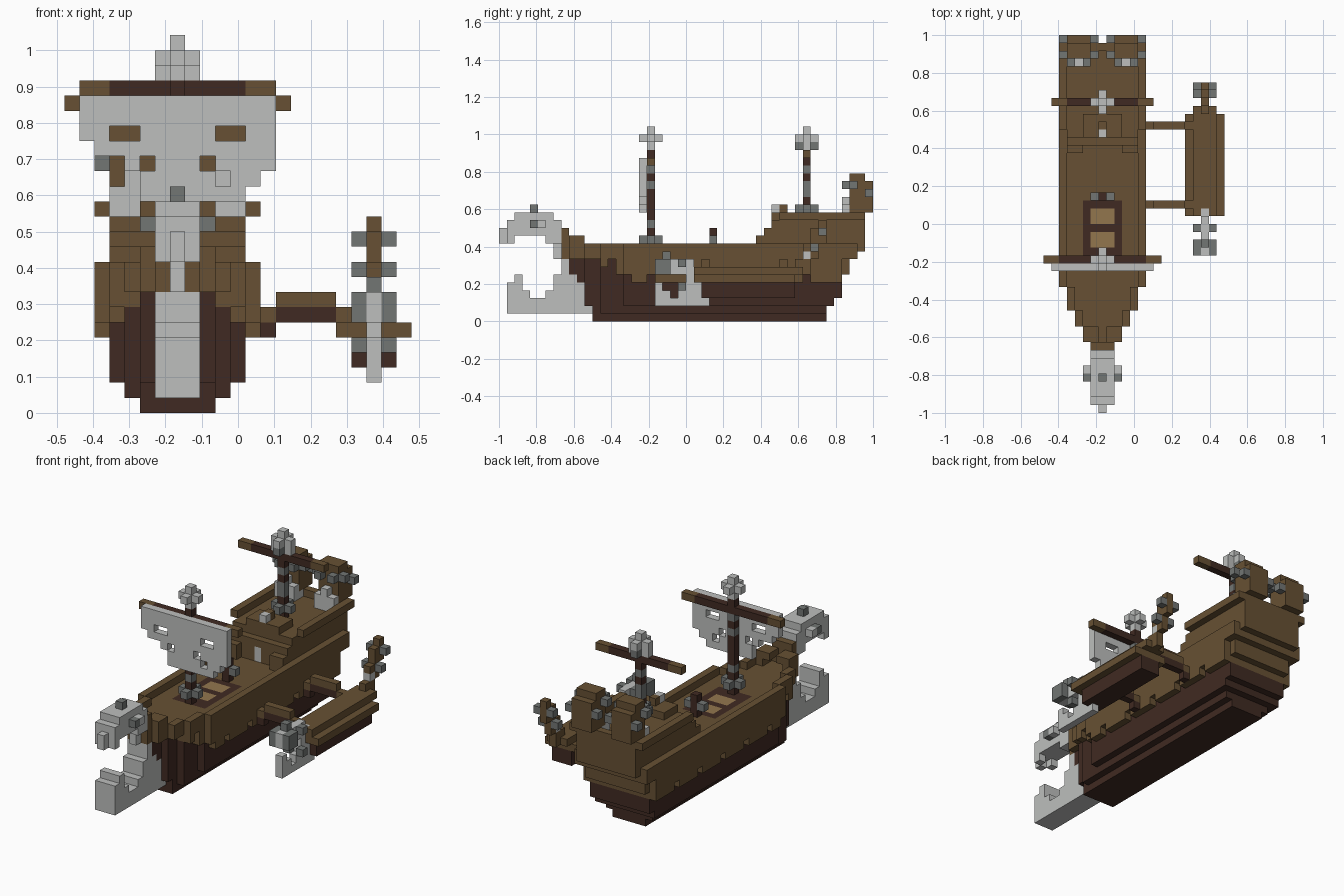
import bpy
import bmesh

if "Cube" in bpy.data.objects:
    bpy.data.objects.remove(bpy.data.objects["Cube"], do_unlink=True)

UNIT = 1 / 24       # edge of one block
SHIFT = -4.5        # the main hull sits right of centre, the outrigger left
WOOD, DARK, BONE, GREY, TAN = range(5)


def make_material(name, red, green, blue):
    mat = bpy.data.materials.new(name)
    mat.use_nodes = True
    color = (red, green, blue, 1)
    mat.diffuse_color = color
    mat.node_tree.nodes["Principled BSDF"].inputs["Base Color"].default_value = color
    return mat


MATERIALS = [
    make_material("brown wood", .135, .081, .033),
    make_material("dark wood", .051, .023, .016),
    make_material("bone", .51, .52, .51),
    make_material("grey stone", .17, .18, .174),
    make_material("tan hatch", .29, .18, .076),
]


def span(value):
    """Inclusive cell range from a pair or a single index."""
    low, high = value if isinstance(value, tuple) else (value, value)
    return range(low, high + 1)


class Part:
    """A part made of cubic cells; only outer faces are built."""

    def __init__(self, name):
        self.name, self.cells = name, {}

    def box(self, color, x, y, z, mirror=False, about=0):
        for i in span(x):
            for j in span(y):
                for k in span(z):
                    self.cells[i, j, k] = color
                    if mirror:
                        self.cells[2 * about - i, j, k] = color

    def cut(self, x, y, z):
        for i in span(x):
            for j in span(y):
                for k in span(z):
                    self.cells.pop((i, j, k), None)

    def build(self):
        bm = bmesh.new()
        corners = {}

        def corner(point):
            if point not in corners:
                x, y, z = point
                corners[point] = bm.verts.new(((x + SHIFT) * UNIT, y * UNIT, z * UNIT))
            return corners[point]

        for cell, color in self.cells.items():
            for axis in range(3):
                for side in (0, 1):
                    beside = list(cell)
                    beside[axis] += 2 * side - 1
                    if tuple(beside) in self.cells:
                        continue
                    loop = []
                    for a, b in ((0, 0), (1, 0), (1, 1), (0, 1)):
                        point = list(cell)
                        point[axis] += side
                        point[(axis + 1) % 3] += a
                        point[(axis + 2) % 3] += b
                        loop.append(corner(tuple(point)))
                    face = bm.faces.new(loop if side else loop[::-1])
                    face.material_index = color
        mesh = bpy.data.meshes.new(self.name)
        bm.to_mesh(mesh)
        bm.free()
        for mat in MATERIALS:
            mesh.materials.append(mat)
        bpy.context.collection.objects.link(bpy.data.objects.new(self.name, mesh))


def half_width(y):
    """Half width of the deck, tapering in steps to the bow."""
    return 5 - sum(y < step for step in (-8, -11, -13, -15))


# Hull: dark core, wider brown planking above with a ragged lower edge
bow = [-12, -12, -13, -13, -13, -14, -15, -15, -16, -16]
stern = [17, 17, 18, 19, 19, 19, 20, 20, 21, 21]
hull = Part("hull")
for z, (first, last) in enumerate(zip(bow, stern)):
    for y in span((first, last)):
        wide = half_width(y)
        core = min(z + 2, 4, max(wide - 1, 1))
        if z < 8:
            hull.box(DARK, x=(-core, core), y=y, z=z)
        ragged = 5 + (y % 5 == 0) + sum(y < s for s in (-7, -9, -11))
        if z >= min(ragged, 8):
            if y > 19 and z < 8:
                wide = 4
            hull.box(WOOD, x=(-wide, wide), y=y, z=z)
for y in span((-15, 10)):
    inner = half_width(y) - 1
    hull.cut(x=(-inner, inner), y=y, z=9)
hull.box(WOOD, x=(-1, 1), y=-16, z=(10, 11))
hull.box(WOOD, x=(1, 2), y=(-15, -14), z=10, mirror=True)
# Hatch in the deck
hull.box(DARK, x=(-2, 2), y=(-5, 2), z=8)
for y in (-3, 0):
    hull.box(TAN, x=(-1, 1), y=(y, y + 1), z=8)
hull.build()

# Raised stern deck with stepped sides, overhanging rail and door
castle = Part("stern_castle")
castle.box(WOOD, x=(-4, 4), y=(11, 22), z=(9, 12))
for step in range(3):
    castle.box(WOOD, x=(3, 4), y=9 + step, z=(9, 10 + step), mirror=True)
castle.box(WOOD, x=5, y=(12, 22), z=13, mirror=True)
castle.box(WOOD, x=(-4, 4), y=22, z=13)
castle.box(WOOD, x=(-2, 2), y=(11, 13), z=13)
castle.box(WOOD, x=(-2, 2), y=10, z=(9, 11))
castle.box(BONE, x=0, y=10, z=(9, 10))
castle.box(BONE, x=0, y=11, z=14)
castle.box(WOOD, x=0, y=12, z=14)
castle.build()

# Round stern lanterns with grey studs
lanterns = Part("stern_lanterns")
for x in (-3, 3):
    lanterns.box(BONE, x=(x - 1, x + 1), y=(20, 22), z=(13, 14))
    lanterns.box(WOOD, x=(x - 1, x + 1), y=(21, 23), z=(14, 17))
    lanterns.box(WOOD, x=(x - 1, x + 1), y=(21, 22), z=18)
    lanterns.box(GREY, x=x + 1, y=20, z=17, mirror=True, about=x)
    lanterns.box(BONE, x=x, y=20, z=15)
    lanterns.box(GREY, x=x + 2, y=21, z=17, mirror=True, about=x)
    lanterns.box(GREY, x=x + 2, y=23, z=16, mirror=True, about=x)
lanterns.build()


def mast(name, y, base, yard, reach):
    """Banded mast with a collar, crossed cap and yard."""
    part = Part(name)
    part.box(DARK, x=0, y=y, z=(base, 21))
    for z in (base + 1, base + 3, 17, 19):
        part.box(GREY, x=0, y=y, z=z)
    part.box(GREY, x=(-1, 1), y=y, z=base + 1)
    part.box(GREY, x=0, y=(y - 1, y + 1), z=base + 1)
    part.box(DARK, x=(-reach, reach), y=y, z=yard)
    part.box(WOOD, x=(reach - 1, reach), y=y, z=yard, mirror=True)
    part.box(BONE, x=0, y=y, z=(22, 24))
    part.box(BONE, x=(-1, 1), y=y, z=23)
    part.box(BONE, x=0, y=(y - 1, y + 1), z=23)
    if yard > 20:
        part.box(GREY, x=0, y=y - 1, z=22)
        part.box(GREY, x=0, y=y + 1, z=22)
        part.box(BONE, x=(-1, 1), y=y, z=22)
    part.build()


mast("front_mast", y=-5, base=9, yard=20, reach=7)
mast("rear_mast", y=15, base=13, yard=21, reach=6)

# Torn sail with eye holes
sail = Part("torn_sail")
rows = [(-2, 4), (-2, 5), (-3, 6), (-5, 6), (-6, 6), (-6, 6), (-6, 6)]
for row, edges in enumerate(rows):
    sail.box(BONE, x=edges, y=-6, z=14 + row)
for x in ((-4, -3), (3, 4)):
    sail.cut(x=x, y=-6, z=18)
for x in (-2, 2):
    sail.cut(x=x, y=-6, z=16)
sail.cut(x=3, y=-6, z=15)
sail.build()

post = Part("deck_post")
post.box(GREY, x=(-1, 1), y=3, z=10)
post.box(DARK, x=0, y=3, z=(9, 11))
post.build()

# Bone ram below the bow
ram = Part("bow_ram")
ram.box(BONE, x=(-1, 1), y=(-23, -13), z=(1, 2))
ram.box(BONE, x=(-1, 1), y=(-23, -22), z=(3, 4))
ram.box(BONE, x=(-1, 1), y=-22, z=5)
ram.box(BONE, x=(-1, 1), y=-21, z=3)
for y, top in ((-18, 3), (-17, 5), (-16, 7), (-15, 7), (-14, 4)):
    ram.box(BONE, x=(-1, 1), y=y, z=(1, top))
ram.build()

# Horned figurehead on a thin neck
head = Part("figurehead")
head.box(BONE, x=0, y=(-17, -16), z=(8, 11))
head.box(BONE, x=(-1, 1), y=(-18, -17), z=(10, 12))
head.box(BONE, x=(-1, 1), y=(-23, -18), z=(11, 12))
head.box(BONE, x=(-1, 1), y=(-22, -18), z=13)
head.box(BONE, x=0, y=-24, z=(10, 11))
head.box(BONE, x=1, y=-23, z=10, mirror=True)
head.box(GREY, x=2, y=-20, z=12, mirror=True)
head.box(BONE, x=2, y=-19, z=12, mirror=True)
head.box(GREY, x=0, y=-20, z=(13, 14))
head.build()

# Outrigger float with rails, bone prow and curled tail
rig = Part("outrigger")
MID = 13
rig.box(DARK, x=(12, 14), y=(2, 13), z=(3, 4))
rig.box(WOOD, x=(11, 15), y=(1, 13), z=5)
rig.box(WOOD, x=(12, 14), y=(1, 14), z=6)
rig.box(BONE, x=MID, y=(-4, 2), z=2)
rig.box(BONE, x=MID, y=(-4, 1), z=3)
rig.cut(x=MID, y=-2, z=3)
rig.box(BONE, x=MID, y=-4, z=4)
rig.box(BONE, x=MID, y=(0, 1), z=(3, 6))
rig.box(BONE, x=MID, y=(-4, 0), z=(6, 7))
rig.box(GREY, x=12, y=-1, z=4, mirror=True, about=MID)
rig.box(GREY, x=12, y=-1, z=7, mirror=True, about=MID)
rig.box(GREY, x=12, y=(-4, -3), z=(6, 7), mirror=True, about=MID)
rig.box(GREY, x=MID, y=-3, z=8)
rig.box(WOOD, x=MID, y=(14, 15), z=(6, 7))
rig.box(WOOD, x=MID, y=(15, 16), z=(8, 9))
rig.box(WOOD, x=MID, y=(16, 17), z=(10, 11))
rig.box(WOOD, x=MID, y=17, z=12)
rig.box(BONE, x=MID, y=15, z=8)
rig.box(GREY, x=12, y=16, z=9, mirror=True, about=MID)
rig.box(GREY, x=12, y=17, z=11, mirror=True, about=MID)
rig.build()

# Arched beams joining hull and outrigger
for name, y in (("front_beam", 2), ("rear_beam", 12)):
    beam = Part(name)
    beam.box(DARK, x=6, y=y, z=5)
    beam.box(WOOD, x=6, y=y, z=6)
    beam.box(DARK, x=(7, 10), y=y, z=6)
    beam.box(WOOD, x=(7, 10), y=y, z=7)
    beam.box(WOOD, x=11, y=y, z=6)
    beam.build()
